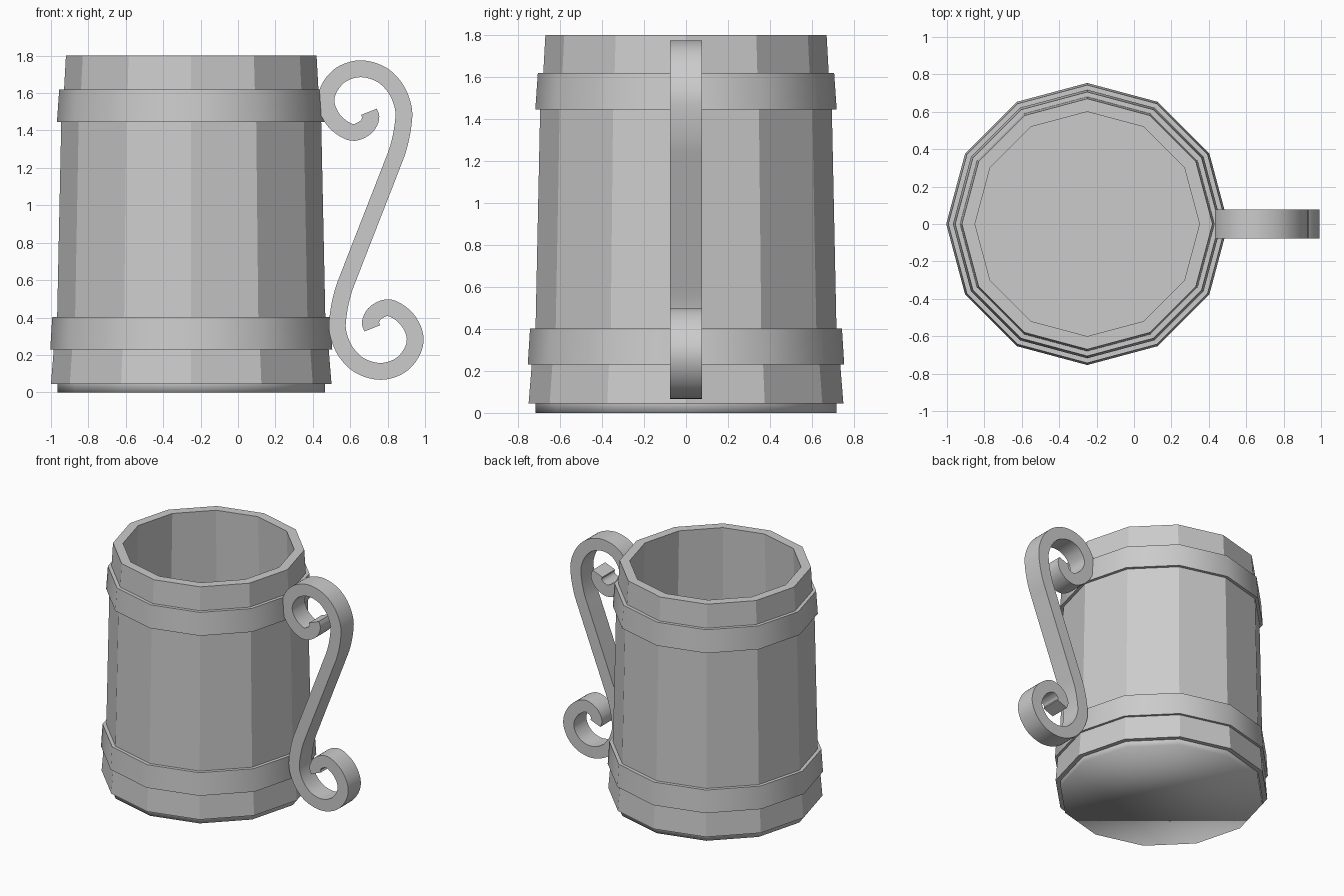
import bpy, bmesh, math
from mathutils import Vector

if "Cube" in bpy.data.objects:
    bpy.data.objects.remove(bpy.data.objects["Cube"], do_unlink=True)

SIDES = 12
MUG_X = -0.25

grey = bpy.data.materials.new("plain grey")
grey.use_nodes = True
colour = (0.6, 0.6, 0.6, 1)
grey.diffuse_color = colour
grey.node_tree.nodes["Principled BSDF"].inputs["Base Color"].default_value = colour


def finish(name, bm, smooth_angle=None):
    """Turn a bmesh into a named object; smooth below the given angle."""
    bmesh.ops.recalc_face_normals(bm, faces=bm.faces)
    mesh = bpy.data.meshes.new(name)
    bm.to_mesh(mesh)
    bm.free()
    mesh.materials.append(grey)
    if smooth_angle is not None:
        mesh.shade_smooth()
        mesh.set_sharp_from_angle(angle=math.radians(smooth_angle))
    obj = bpy.data.objects.new(name, mesh)
    bpy.context.collection.objects.link(obj)
    return obj


def bridge(bm, a, b):
    """Join two equal rings of vertices with quads."""
    n = len(a)
    for i in range(n):
        j = (i + 1) % n
        bm.faces.new((a[i], a[j], b[j], b[i]))


def lathe(name, profile, closed=False, caps=(), smooth_angle=None):
    """Spin (radius, height) points round the mug axis."""
    bm = bmesh.new()
    rings = []
    for r, z in profile:
        angles = [math.tau * i / SIDES for i in range(SIDES)]
        rings.append([bm.verts.new((MUG_X + r * math.cos(a), r * math.sin(a), z))
                      for a in angles])
    for a, b in zip(rings, rings[1:]):
        bridge(bm, a, b)
    if closed:
        bridge(bm, rings[-1], rings[0])
    for k in caps:
        bm.faces.new(rings[k])
    return finish(name, bm, smooth_angle)


# Faceted body: inner floor, inner wall, rim, outer wall, underside
lathe("mug_body",
      [(0.655, 0.1), (0.6, 1.8), (0.67, 1.8), (0.68, 1.62), (0.695, 1.445),
       (0.717, 0.4), (0.735, 0.23), (0.75, 0.045), (0.69, 0.045)],
      caps=(0, -1))

# Recessed base, softly shaded across the underside
lathe("mug_base", [(0.716, 0.05), (0.716, 0.0)], caps=(-1,), smooth_angle=180)

# Two hoops round the body
for name, low, high, r_low, r_high in (("lower_band", 0.23, 0.403, 0.754, 0.743),
                                       ("upper_band", 1.445, 1.62, 0.718, 0.706)):
    lathe(name, [(r_low, low), (r_high, high), (r_high - 0.05, high), (r_low - 0.05, low)],
          closed=True, smooth_angle=40)

# Scrolled handle: the lower half is the upper half turned half round
CENTRE = Vector((0.709, 0.921))
upper = [Vector(p) for p in (
    (0.70, 1.50), (0.71, 1.465), (0.68, 1.415), (0.607, 1.39), (0.52, 1.445),
    (0.473, 1.535), (0.485, 1.62), (0.55, 1.698), (0.655, 1.73), (0.765, 1.70),
    (0.842, 1.625), (0.883, 1.525), (0.883, 1.435), (0.858, 1.31), (0.81, 1.18))]
path = upper + [CENTRE] + [2 * CENTRE - p for p in reversed(upper)]


def spline(points, steps):
    """Sample a smooth curve through the points."""
    ext = [2 * points[0] - points[1]] + points + [2 * points[-1] - points[-2]]
    out = []
    for a, b, c, d in zip(ext, ext[1:], ext[2:], ext[3:]):
        for s in range(steps):
            t = s / steps
            out.append(0.5 * (2 * b + (c - a) * t + (2 * a - 5 * b + 4 * c - d) * t * t
                              + (3 * b - a - 3 * c + d) * t ** 3))
    return out + [points[-1]]


def sweep(name, points, half_thick, half_width):
    """Sweep a flat bar along a path in the xz plane."""
    bm = bmesh.new()
    rings = []
    last = len(points) - 1
    for i, p in enumerate(points):
        t = (points[min(i + 1, last)] - points[max(i - 1, 0)]).normalized()
        n = Vector((-t.y, t.x)) * half_thick
        rings.append([bm.verts.new((p.x + s * n.x, w, p.y + s * n.y))
                      for s, w in ((1, half_width), (1, -half_width),
                                   (-1, -half_width), (-1, half_width))])
    for a, b in zip(rings, rings[1:]):
        bridge(bm, a, b)
    bm.faces.new(rings[0])
    bm.faces.new(rings[-1])
    return finish(name, bm, 40)


sweep("handle", spline(path, 5), 0.045, 0.077)
